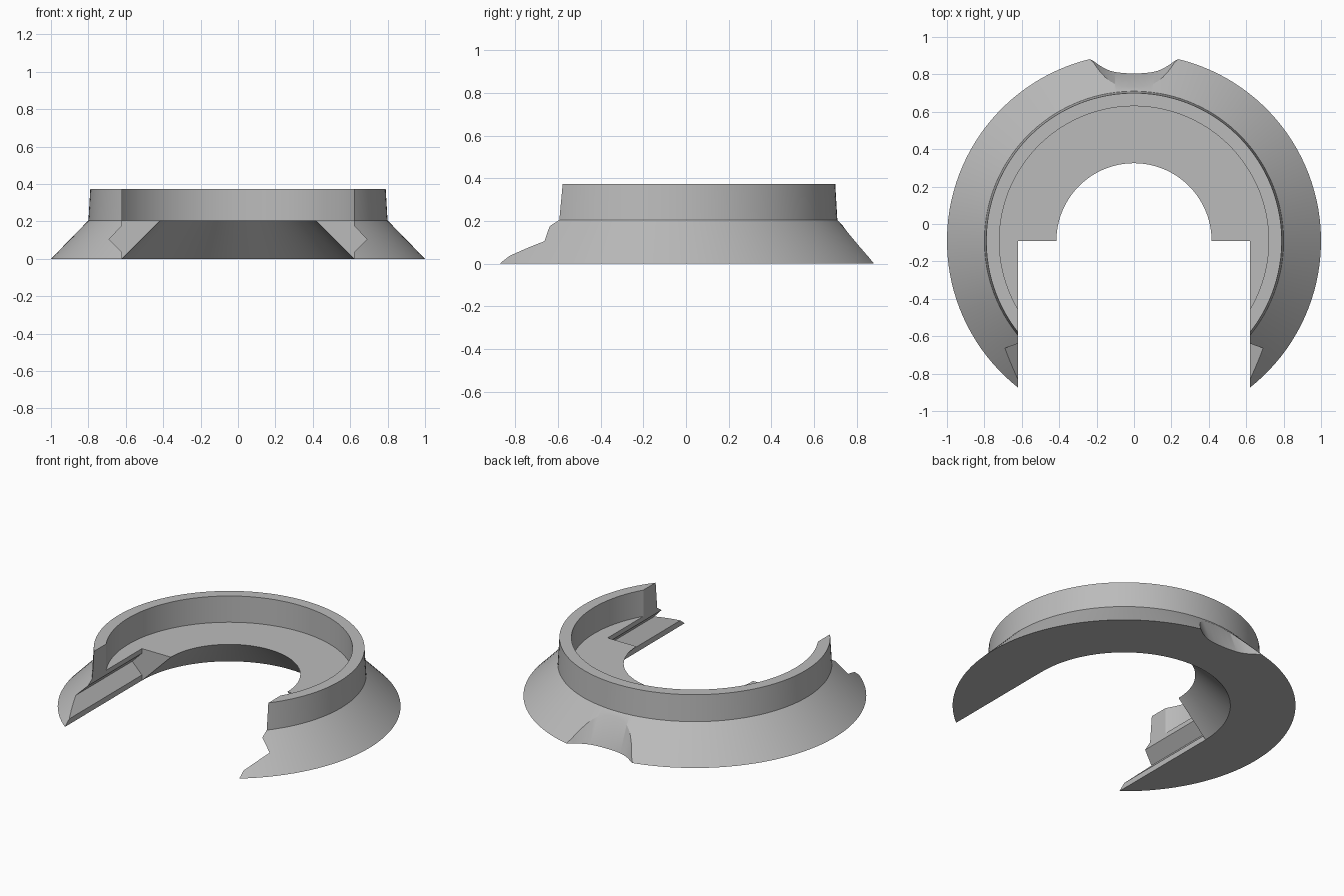
import bpy
import bmesh
import math

if "Cube" in bpy.data.objects:
    bpy.data.objects.remove(bpy.data.objects["Cube"], do_unlink=True)

CENTRE_Y = -0.09
SEGMENTS = 128

grey = bpy.data.materials.new("plain grey")
grey.use_nodes = True
grey.diffuse_color = (0.5, 0.5, 0.5, 1)
grey.node_tree.nodes["Principled BSDF"].inputs["Base Color"].default_value = (0.5, 0.5, 0.5, 1)


def loft(name, rings, closed=False):
    """Skin equal-length loops; either capped at both ends or joined into a ring."""
    bm = bmesh.new()
    loops = [[bm.verts.new(p) for p in ring] for ring in rings]
    n = len(loops[0])
    pairs = list(zip(loops, loops[1:]))
    if closed:
        pairs.append((loops[-1], loops[0]))
    else:
        bm.faces.new(loops[0])
        bm.faces.new(loops[-1])
    for a, b in pairs:
        for i in range(n):
            j = (i + 1) % n
            bm.faces.new((a[i], a[j], b[j], b[i]))
    bmesh.ops.recalc_face_normals(bm, faces=bm.faces[:])
    mesh = bpy.data.meshes.new(name)
    bm.to_mesh(mesh)
    bm.free()
    obj = bpy.data.objects.new(name, mesh)
    bpy.context.collection.objects.link(obj)
    return obj


def mirrored(points):
    """Complete a right-hand outline with its left-hand half."""
    return points + [(-x, v) for x, v in reversed(points)]


# Flared base with raised rim and an undercut conical hole
profile = [(0.62, 0), (1, 0), (0.8, 0.205), (0.79, 0.374),
           (0.72, 0.374), (0.72, 0.205), (0.415, 0.205)]
rings = []
for k in range(SEGMENTS):
    a = 2 * math.pi * (k + 0.5) / SEGMENTS
    rings.append([(r * math.cos(a), r * math.sin(a) + CENTRE_Y, z) for r, z in profile])
body = loft("flared_collar", rings, closed=True)
body.data.materials.append(grey)

# Front slot with a V groove along each side wall
slot = mirrored([(0.621, -0.5), (0.621, 0.035), (0.69, 0.105), (0.621, 0.175), (0.621, 1)])
slot_cutter = loft("slot_cutter", [[(x, y, z) for x, z in slot] for y in (-2, CENTRE_Y)])

# Sloping finger scoop at the back, with rounded horns
curve = [(0.02, 0.805), (0.06, 0.807), (0.1, 0.812), (0.13, 0.82), (0.155, 0.831),
         (0.18, 0.845), (0.2, 0.859), (0.215, 0.871), (0.235, 0.881), (0.26, 0.887)]
scoop = mirrored(curve + [(0.26, 1.3)])
# start the outline at the outer edge so the loop does not cross itself
scoop_cutter = loft("scoop_cutter", [[(x, y - 0.4 * z, z) for x, y in scoop] for z in (-0.1, 0.22)])

# Cut the body and discard the cutters
bpy.context.view_layer.objects.active = body
for cutter in (slot_cutter, scoop_cutter):
    cutter.hide_render = True
    mod = body.modifiers.new(cutter.name, "BOOLEAN")
    mod.operation = "DIFFERENCE"
    mod.solver = "EXACT"
    mod.object = cutter
    bpy.ops.object.modifier_apply(modifier=mod.name)
    bpy.data.objects.remove(cutter, do_unlink=True)

# Smooth round walls, crisp edges
bpy.ops.object.select_all(action="DESELECT")
body.select_set(True)
bpy.ops.object.shade_smooth_by_angle(angle=math.radians(25))
